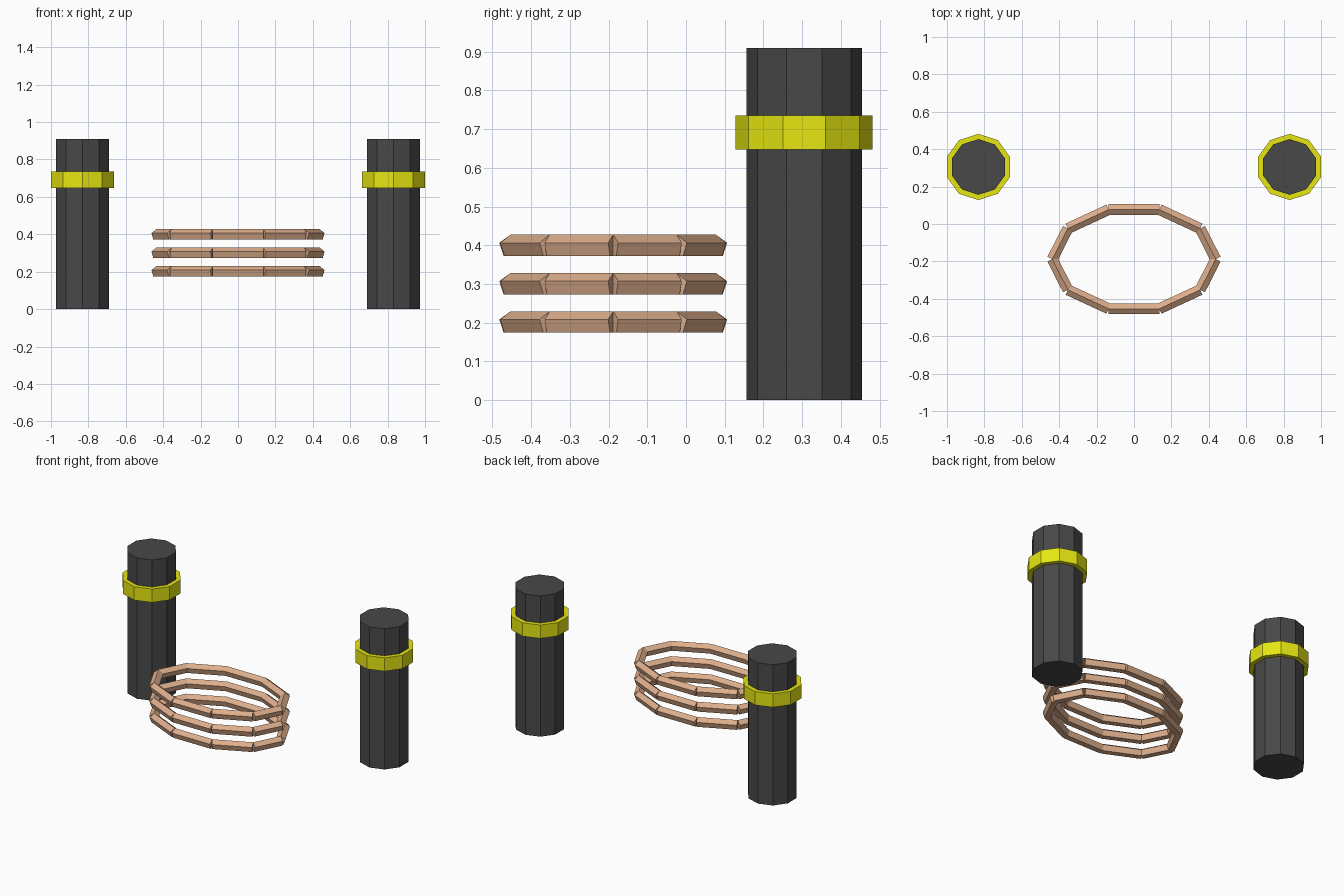
import bpy, math
from mathutils import Vector, Matrix

if "Cube" in bpy.data.objects:
    bpy.data.objects.remove(bpy.data.objects["Cube"])


def material(name, rgb):
    m = bpy.data.materials.new(name)
    m.diffuse_color = (*rgb, 1)
    m.use_nodes = True
    m.node_tree.nodes["Principled BSDF"].inputs["Base Color"].default_value = m.diffuse_color
    return m


DARK = material("dark grey", (0.065, 0.065, 0.065))
YELLOW = material("yellow", (0.8, 0.8, 0.006))
COPPER = material("copper", (0.72, 0.42, 0.26))


def cylinder(name, sides, radius, z0, z1, x, y, mat):
    bpy.ops.mesh.primitive_cylinder_add(vertices=sides, radius=radius, depth=z1 - z0,
                                        location=(x, y, (z0 + z1) / 2))
    ob = bpy.context.object
    ob.name = name
    ob.data.materials.append(mat)
    return ob


def bar(name, a, b, radius, mat):
    """Five-sided bar from a to b, one corner pointing up."""
    ob = cylinder(name, 5, radius, 0, (b - a).length, 0, 0, mat)
    along = (b - a).normalized()
    up = Vector((0, 0, 1))
    side = up.cross(along)
    rot = Matrix((side, up, along)).transposed().to_4x4()
    ob.matrix_world = Matrix.Translation((a + b) / 2) @ rot
    return ob


# Posts with yellow bands
for label, s in (("left", -1), ("right", 1)):
    cylinder(label + "_post", 10, 0.149, 0, 0.91, s * 0.832, 0.305, DARK)
    cylinder(label + "_band", 10, 0.177, 0.648, 0.735, s * 0.832, 0.305, YELLOW)

# Three stacked oval coils, ten straight bars each
N = 10
for level, z in enumerate((0.199, 0.298, 0.397)):
    pts = [Vector((0.437 * math.cos(i * math.tau / N),
                   -0.188 + 0.279 * math.sin(i * math.tau / N), z)) for i in range(N)]
    for i in range(N):
        bar(f"coil_{level + 1}_bar_{i + 1}", pts[i], pts[(i + 1) % N], 0.0304, COPPER)
